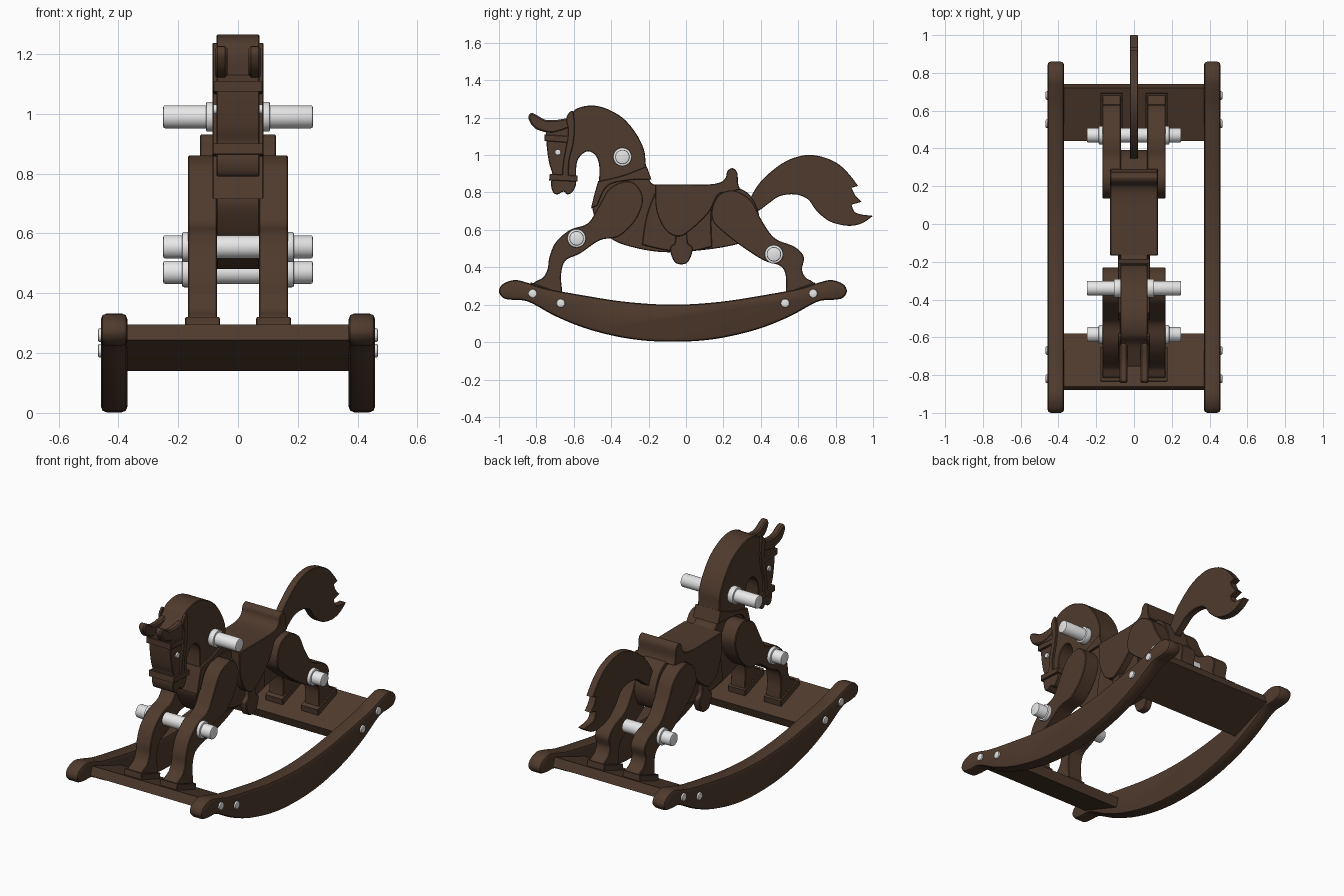
import bpy, bmesh, math
from mathutils import Matrix, Vector


def material(name, rgb):
    m = bpy.data.materials.new(name)
    m.diffuse_color = (*rgb, 1)
    return m


WOOD = material("dark brown wood", (0.080, 0.043, 0.026))
WHITE = material("off white", (0.80, 0.80, 0.80))


def finish(bm, name, mat, angle=30):
    bmesh.ops.recalc_face_normals(bm, faces=bm.faces[:])
    me = bpy.data.meshes.new(name)
    bm.to_mesh(me)
    bm.free()
    me.materials.append(mat)
    ob = bpy.data.objects.new(name, me)
    bpy.context.collection.objects.link(ob)
    bpy.ops.object.select_all(action='DESELECT')
    ob.select_set(True)
    bpy.context.view_layer.objects.active = ob
    bpy.ops.object.shade_smooth_by_angle(angle=math.radians(angle))
    return ob


def smooth_outline(pts, steps=5):
    """Closed Catmull-Rom outline; a point with a third entry is a sharp corner."""
    ctrl = []
    for p in pts:
        ctrl += [Vector(p[:2])] * (2 if len(p) > 2 else 1)
    n, out = len(ctrl), []
    for i in range(n):
        a, b, c, d = (ctrl[(i + k) % n] for k in (-1, 0, 1, 2))
        if (b - c).length < 1e-6:
            continue
        for s in range(steps):
            t = s / steps
            out.append(0.5 * (2 * b + (c - a) * t + (2 * a - 5 * b + 4 * c - d) * t * t
                              + (3 * b - a - 3 * c + d) * t ** 3))
    return out


def board(name, pts, x0, x1, mirror=False, bevel=0.004, curved=True, segs=1):
    """Side outline (y, z) cut from a board between x0 and x1."""
    outline = smooth_outline(pts) if curved else [Vector(p) for p in pts]
    bm = bmesh.new()
    for s in ((1, -1) if mirror else (1,)):
        rings = [[bm.verts.new((s * x, p.x, p.y)) for p in outline] for x in (x0, x1)]
        bm.faces.new(rings[0])
        bm.faces.new(rings[1][::-1])
        n = len(outline)
        for i in range(n):
            j = (i + 1) % n
            bm.faces.new((rings[0][i], rings[1][i], rings[1][j], rings[0][j]))
    bmesh.ops.recalc_face_normals(bm, faces=bm.faces[:])
    if bevel:
        rim = [e for e in bm.edges if abs(e.verts[0].co.x - e.verts[1].co.x) < 1e-6]
        bmesh.ops.bevel(bm, geom=rim, offset=bevel, segments=segs, profile=0.5,
                        affect='EDGES', clamp_overlap=False)
    return finish(bm, name, WOOD)


def rods(name, spans, y, z, r, mat=WHITE, bevel=0.006):
    """Round rods along x, one for each (x0, x1) span."""
    bm = bmesh.new()
    for x0, x1 in spans:
        bmesh.ops.create_cone(bm, cap_ends=True, segments=32, radius1=r, radius2=r, depth=x1 - x0,
                              matrix=Matrix.Translation(((x0 + x1) / 2, y, z))
                              @ Matrix.Rotation(math.pi / 2, 4, 'Y'))
    rim = [e for e in bm.edges if abs(e.verts[0].co.x - e.verts[1].co.x) < 1e-5]
    bmesh.ops.bevel(bm, geom=rim, offset=bevel, segments=2, profile=0.5, affect='EDGES')
    return finish(bm, name, mat)


def both(a, b):
    return [(a, b), (-b, -a)]


# Rockers
half = [(0.0, 0.20), (0.25, 0.215), (0.48, 0.25), (0.67, 0.285), (0.77, 0.315), (0.845, 0.332),
        (0.91, 0.31), (0.93, 0.27), (0.905, 0.235), (0.85, 0.225), (0.77, 0.215), (0.62, 0.135),
        (0.44, 0.065), (0.22, 0.016), (0.0, 0.002)]
rocker = [(y - 0.07, z) for y, z in half] + [(-y - 0.07, z) for y, z in half[-2:0:-1]]
board("rockers", rocker, 0.37, 0.458, mirror=True, bevel=0.018, segs=2)

# Sloping cross planks and their screws
plank = [(0.79, 0.295), (0.81, 0.243), (0.53, 0.14), (0.51, 0.193)]
for label, s in (("front", -1), ("rear", 1)):
    board(label + "_plank", [(s * y - 0.07, z) for y, z in plank], -0.38, 0.38,
          bevel=0.003, curved=False)
    for i, (y, z) in enumerate(((0.75, 0.26), (0.60, 0.208))):
        rods(f"{label}_screws_{i + 1}", both(0.45, 0.468), s * y - 0.07, z, 0.023)

# Body, neck and head in one board
horse = [(-.64, 1.19), (-.59, 1.245), (-.51, 1.265), (-.43, 1.25), (-.34, 1.20), (-.27, 1.12),
         (-.225, 1.03), (-.215, .95), (-.20, .88), (-.16, .84), (.0, .84), (.14, .84), (.29, .82),
         (.36, .76), (.392, .66), (.36, .56), (.26, .52), (.07, .49), (-.14, .482), (-.33, .52),
         (-.42, .57), (-.48, .655), (-.50, .72), (-.48, .79), (-.465, .87), (-.465, .95),
         (-.485, 1.0), (-.525, 1.02), (-.565, .995), (-.585, .95), (-.588, .87), (-.59, .835),
         (-.61, .80), (-.635, .79), (-.655, .805), (-.685, .79), (-.71, .80), (-.722, .845),
         (-.715, .90), (-.73, .95), (-.743, 1.03), (-.75, 1.13, 'c')]
board("body_and_head", horse, -0.072, 0.072)

# Ears
board("ears", [(-.83, 1.225), (-.842, 1.195), (-.81, 1.145), (-.75, 1.122), (-.70, 1.12),
               (-.62, 1.15), (-.62, 1.195), (-.70, 1.187), (-.755, 1.19), (-.80, 1.215)],
      0.035, 0.076, mirror=True, bevel=0.008)

# Eyes
rods("eyes", both(0.068, 0.082), -0.685, 1.015, 0.016, bevel=0.003)

# Bridle straps
board("nose_band", [(-.732, .865), (-.728, .90), (-.58, .89), (-.58, .858)],
      -0.085, 0.085, curved=False, bevel=0.003)
board("cheek_straps", [(-.64, 1.20), (-.605, 1.235), (-.595, 1.14), (-.605, 1.05), (-.625, .97),
                       (-.63, .875), (-.66, .875), (-.655, .97), (-.64, 1.05), (-.63, 1.13)],
      0.068, 0.085, mirror=True, bevel=0.003)
board("brow_band", [(-.757, 1.075), (-.757, 1.11), (-.61, 1.10), (-.61, 1.065)],
      -0.083, 0.083, curved=False, bevel=0.003)

# Chest collar
board("chest_collar", [(-.47, .86, 'c'), (-.34, .89), (-.21, .94, 'c'), (-.185, .87, 'c'),
                       (-.31, .865), (-.42, .835), (-.475, .73, 'c'), (-.508, .715, 'c'),
                       (-.49, .79)], -0.085, 0.085, bevel=0.003)

# Saddle cloth, saddle and stirrups
board("saddle_cloth", [(-.165, .80, 'c'), (-.20, .71), (-.22, .63), (-.235, .52, 'c'),
                       (-.10, .49), (.03, .487), (.14, .51, 'c'), (.135, .62), (.14, .72),
                       (.17, .80, 'c')], -0.085, 0.085)
board("saddle", [(-.165, .843, 'c'), (.0, .843), (.12, .843), (.185, .855), (.212, .88), (.222, .915),
                 (.25, .93), (.274, .905), (.278, .85), (.29, .815, 'c'), (.22, .80), (.17, .785),
                 (.12, .69), (.02, .595), (-.045, .565), (-.11, .60), (-.155, .69),
                 (-.165, .78)], -0.127, 0.127)
board("stirrups", [(-.055, .58, 'c'), (-.06, .53), (-.085, .505), (-.075, .455), (-.05, .42),
                   (-.0, .42), (.025, .455), (.035, .505), (.01, .53), (.005, .58, 'c')],
      0.07, 0.115, mirror=True)

# Legs and hooves
front_leg = [(-.235, .79), (-.27, .845), (-.325, .86), (-.41, .82), (-.47, .72), (-.525, .635),
             (-.62, .60), (-.695, .535), (-.73, .455), (-.74, .39), (-.765, .345), (-.81, .32),
             (-.83, .28, 'c'), (-.66, .215, 'c'), (-.663, .28), (-.668, .36), (-.645, .435),
             (-.565, .475), (-.46, .545), (-.36, .565), (-.275, .645), (-.235, .73)]
hind_leg = [(.14, .72), (.18, .79), (.26, .81), (.35, .755), (.405, .65), (.475, .555), (.58, .51),
            (.63, .455), (.62, .39), (.64, .345), (.68, .32), (.69, .275, 'c'), (.53, .215, 'c'),
            (.535, .30), (.53, .37), (.50, .41), (.42, .435), (.315, .50), (.21, .58), (.145, .645)]
board("front_legs", front_leg, 0.07, 0.167, mirror=True)
board("hind_legs", hind_leg, 0.07, 0.167, mirror=True)
hoof = [(0.76, 0.32), (0.765, 0.28), (0.585, 0.215), (0.58, 0.255)]
for label, s in (("front", -1), ("hind", 1)):
    board(label + "_hooves", [(s * y - 0.07, z) for y, z in hoof], 0.061, 0.177,
          mirror=True, bevel=0.003, curved=False)

# Tail with ragged tip
board("tail", [(.33, .72), (.36, .80), (.42, .88), (.53, .965), (.64, 1.0), (.73, .99), (.81, .955),
               (.87, .90), (.92, .835, 'c'), (.885, .825, 'c'), (.905, .785), (.938, .75, 'c'),
               (.885, .735, 'c'), (.91, .69), (1.0, .675, 'c'), (.94, .635), (.865, .622),
               (.77, .645), (.70, .70), (.65, .765), (.58, .79), (.50, .78), (.44, .74),
               (.38, .70)], -0.022, 0.022, bevel=0.003)

# Hand grip and foot pegs with collars
for label, y, z, x in (("hand_grip", -.34, .99, .085), ("front_foot_peg", -.585, .555, .165),
                       ("rear_foot_peg", .47, .47, .165)):
    rods(label, [(-0.25, 0.25)], y, z, 0.0385)
    rods(label + "_collars", both(x - 0.015, x + 0.022), y, z, 0.05)
